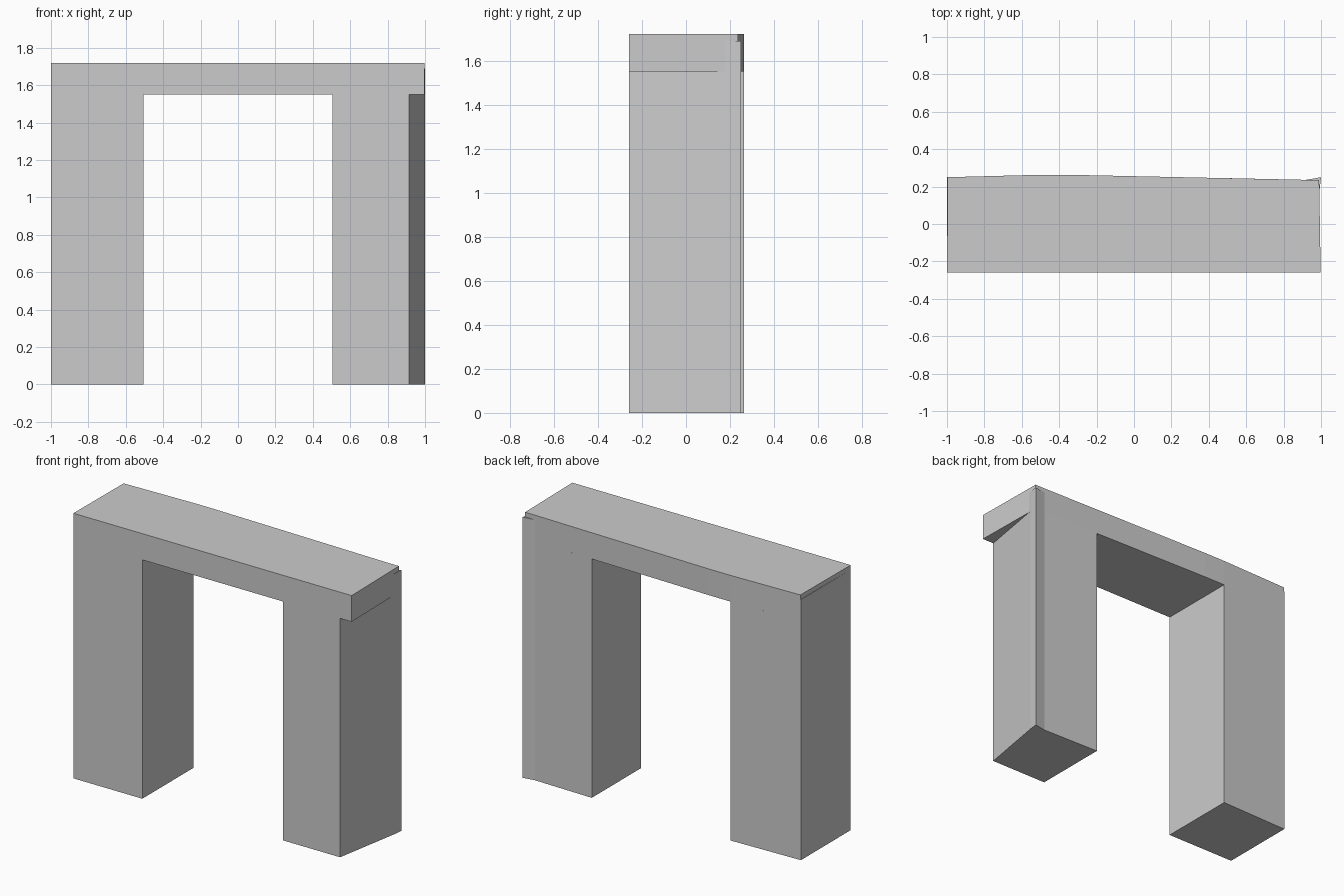
import bpy
import bmesh

if "Cube" in bpy.data.objects:
    bpy.data.objects.remove(bpy.data.objects["Cube"])


def prism(name, outline, z0, z1):
    """Extrude a plan outline (counter-clockwise x, y points) from z0 to z1."""
    bm = bmesh.new()
    face = bm.faces.new([bm.verts.new((x, y, z0)) for x, y in outline])
    ext = bmesh.ops.extrude_face_region(bm, geom=[face])
    for v in ext["geom"]:
        if isinstance(v, bmesh.types.BMVert):
            v.co.z = z1
    bmesh.ops.recalc_face_normals(bm, faces=bm.faces)
    mesh = bpy.data.meshes.new(name)
    bm.to_mesh(mesh)
    bm.free()
    obj = bpy.data.objects.new(name, mesh)
    bpy.context.collection.objects.link(obj)
    return obj


FRONT = -0.26
SPRING, SHOULDER, TOP = 1.55, 1.69, 1.72

# Left pillar, with its slightly bowed back
prism("left_pillar", [(-1, FRONT), (-0.505, FRONT), (-0.505, 0.263), (-1, 0.25)], 0, SPRING)

# Right pillar, its outer side splayed and its back corner flared
prism("right_pillar", [(0.505, FRONT), (0.915, FRONT), (0.993, 0.19), (1, 0.25),
                       (0.92, 0.236), (0.505, 0.245)], 0, SPRING)

# Lintel across both pillars, with a shallow ridge in the back
prism("lintel", [(-1, FRONT), (0.998, FRONT), (0.99, 0.236), (0.92, 0.236),
                 (-0.35, 0.263), (-0.505, 0.263), (-0.996, 0.25)], SPRING, TOP)

# Thin pillar edges that run up beside the lintel ends
prism("left_shoulder", [(-1, FRONT), (-0.99, FRONT), (-0.96, 0.25), (-1, 0.25)], SPRING, SHOULDER)
prism("right_shoulder", [(0.985, 0.15), (0.993, 0.19), (1, 0.25), (0.92, 0.236)], SPRING, SHOULDER)
